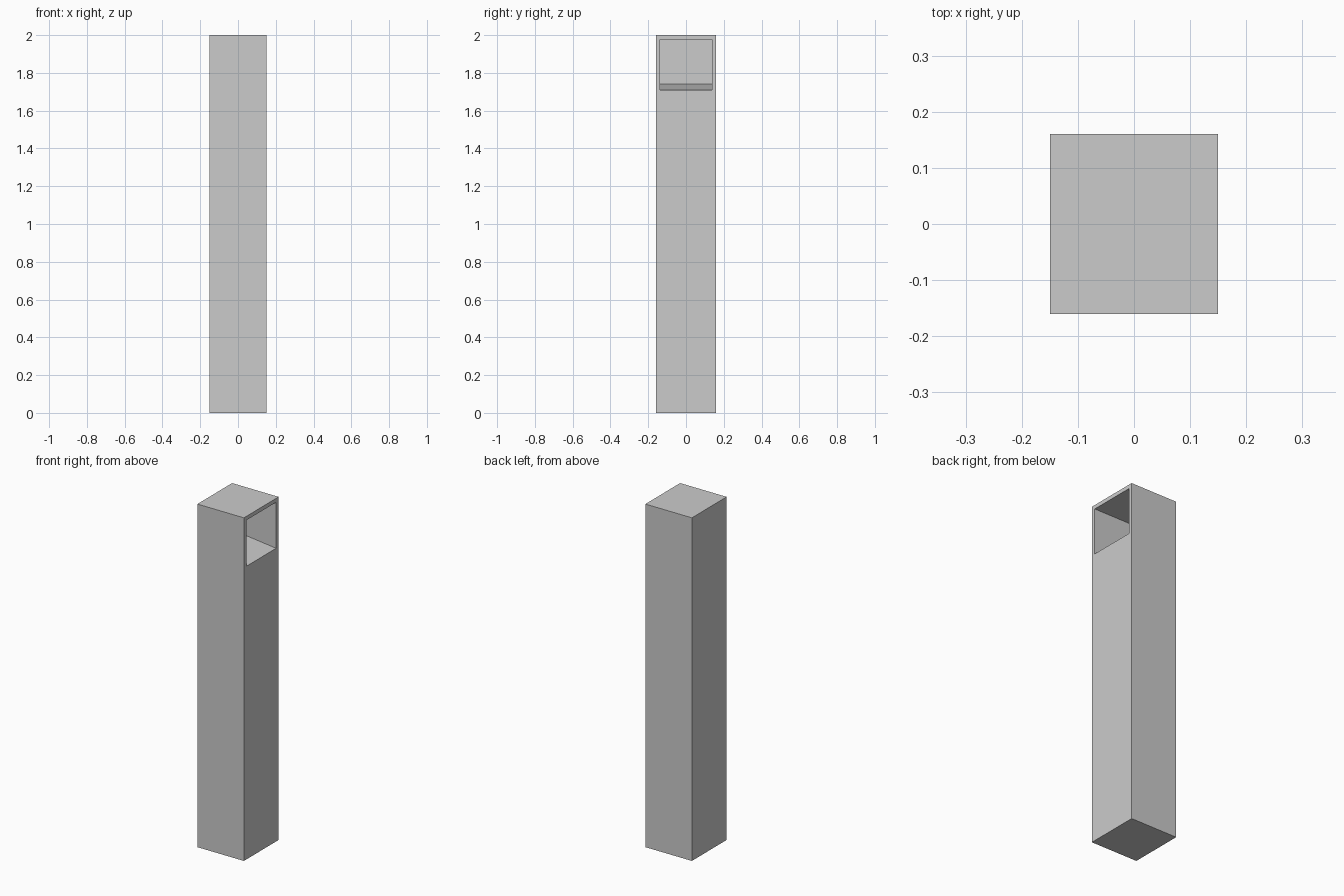
import bpy, bmesh

if "Cube" in bpy.data.objects:
    bpy.data.objects.remove(bpy.data.objects["Cube"])

def prism(name, profile, half_width):
    """Extrude an (x, z) profile along y, centred on y = 0."""
    bm = bmesh.new()
    face = bm.faces.new([bm.verts.new((x, -half_width, z)) for x, z in profile])
    ext = bmesh.ops.extrude_face_region(bm, geom=[face])
    moved = [v for v in ext["geom"] if isinstance(v, bmesh.types.BMVert)]
    bmesh.ops.translate(bm, verts=moved, vec=(0, 2 * half_width, 0))
    bmesh.ops.recalc_face_normals(bm, faces=bm.faces)
    mesh = bpy.data.meshes.new(name)
    bm.to_mesh(mesh)
    bm.free()
    obj = bpy.data.objects.new(name, mesh)
    bpy.context.collection.objects.link(obj)
    return obj

# Tall square post
post = prism("post", [(-0.15, 0), (0.15, 0), (0.15, 2), (-0.15, 2)], 0.16)

# Pocket near the top, open to the right, floor sloping down to the opening
slope = (1.741 - 1.709) / 0.28
cutter = prism("pocket_cutter", [(-0.13, 1.741), (0.25, 1.709 - 0.1 * slope),
                                 (0.25, 1.977), (-0.13, 1.977)], 0.137)
cutter.hide_render = True
cutter.hide_set(True)

cut = post.modifiers.new("pocket", "BOOLEAN")
cut.operation = "DIFFERENCE"
cut.solver = "EXACT"
cut.object = cutter
